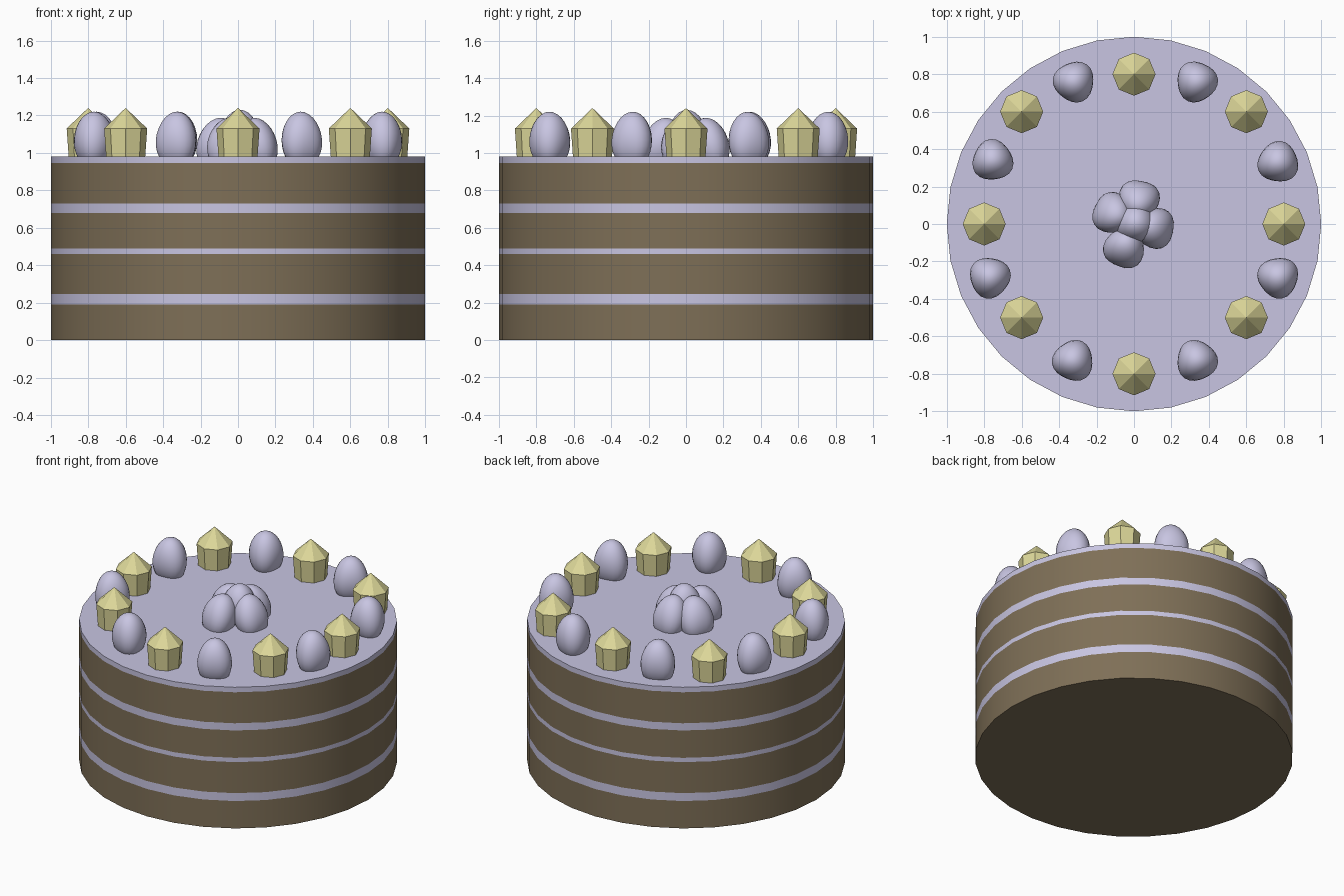
import bpy, bmesh
from math import sin, cos, pi, atan2, radians
from mathutils import Matrix, Vector

if "Cube" in bpy.data.objects:
    bpy.data.objects.remove(bpy.data.objects["Cube"])

TOP = 0.98


def material(name, rgb):
    m = bpy.data.materials.new(name)
    m.diffuse_color = (*rgb, 1)
    m.use_nodes = True
    m.node_tree.nodes["Principled BSDF"].inputs["Base Color"].default_value = m.diffuse_color
    return m


SPONGE = material("sponge", (0.21, 0.16, 0.095))
CREAM = material("cream", (0.58, 0.56, 0.76))
YELLOW = material("yellow_candy", (0.72, 0.68, 0.32))


def finish(bm, name, mat, smooth=True):
    bmesh.ops.recalc_face_normals(bm, faces=bm.faces)
    me = bpy.data.meshes.new(name)
    bm.to_mesh(me)
    bm.free()
    me.materials.append(mat)
    ob = bpy.data.objects.new(name, me)
    bpy.context.collection.objects.link(ob)
    if smooth:
        bpy.ops.object.select_all(action='DESELECT')
        ob.select_set(True)
        bpy.context.view_layer.objects.active = ob
        bpy.ops.object.shade_smooth_by_angle(angle=radians(40))
    return ob


def lathe(name, profile, sides, mat, cap_bottom=False, cap_top=False, smooth=True):
    """Stack rings of (radius, z); radius 0 gives a point."""
    bm = bmesh.new()
    rings = []
    for r, z in profile:
        n = sides if r > 0 else 1
        rings.append([bm.verts.new((r * cos(2 * pi * i / sides), r * sin(2 * pi * i / sides), z))
                      for i in range(n)])
    for a, b in zip(rings, rings[1:]):
        for i in range(sides):
            j = (i + 1) % sides
            if len(b) == 1:
                bm.faces.new((a[i], a[j], b[0]))
            else:
                bm.faces.new((a[i], a[j], b[j], b[i]))
    if cap_bottom:
        bm.faces.new(rings[0][::-1])
    if cap_top:
        bm.faces.new(rings[-1])
    # open bands: make sure the walls face outwards
    ob = finish(bm, name, mat, smooth)
    return ob


# Cake body: alternating sponge and cream bands, capped only at the outside
levels = [0, 0.19, 0.245, 0.46, 0.49, 0.68, 0.73, 0.945, TOP]
for i, (z0, z1) in enumerate(zip(levels, levels[1:])):
    kind, mat = (("sponge_layer", SPONGE), ("cream_layer", CREAM))[i % 2]
    lathe(f"{kind}_{i // 2 + 1}", [(1, z0), (1, z1)], 32, mat,
          cap_bottom=i == 0, cap_top=i == len(levels) - 2)

# Yellow faceted candies with pointed tops
for i, (x, y) in enumerate([(0, 0.8), (0.6, 0.6), (0.8, 0), (0.6, -0.5),
                            (0, -0.8), (-0.6, -0.5), (-0.8, 0), (-0.6, 0.6)]):
    ob = lathe(f"yellow_candy_{i + 1}", [(0.103, TOP - 0.02), (0.115, 1.13), (0, 1.24)],
               8, YELLOW, cap_bottom=True, smooth=False)
    ob.location = (x, y, 0)


def dollop(name, x, y, z=1.07, height=0.15, tilt=0.0):
    """Egg-shaped cream blob with a soft three-cornered section, one corner facing inward."""
    bm = bmesh.new()
    bmesh.ops.create_uvsphere(bm, u_segments=24, v_segments=14, radius=1)
    for v in bm.verts:
        a = atan2(v.co.y, v.co.x)
        lobe = 1 + (0.06 - 0.05 * v.co.z) * cos(3 * a)
        r = 0.108 * lobe * (1 - 0.06 * v.co.z)
        v.co = Vector((v.co.x * r, v.co.y * r, v.co.z * height))
    inward = atan2(-y, -x)
    m = (Matrix.Translation((x, y, z)) @ Matrix.Rotation(inward, 4, 'Z')
         @ Matrix.Rotation(tilt, 4, 'Y'))
    bmesh.ops.transform(bm, matrix=m, verts=bm.verts)
    # trim the part buried in the cake
    bmesh.ops.bisect_plane(bm, geom=bm.verts[:] + bm.edges[:] + bm.faces[:],
                           plane_co=(0, 0, TOP - 0.01), plane_no=(0, 0, -1), clear_outer=True)
    bmesh.ops.holes_fill(bm, edges=[e for e in bm.edges if e.is_boundary])
    finish(bm, name, CREAM)


# Cream dollops between the candies
for i, (x, y) in enumerate([(0.335, 0.76), (0.77, 0.33), (0.77, -0.285), (0.335, -0.73),
                            (-0.325, -0.73), (-0.77, -0.285), (-0.755, 0.34), (-0.32, 0.76)]):
    dollop(f"cream_dollop_{i + 1}", x, y)

# Cream cluster in the middle: four leaning dollops around a central one
for i, (x, y) in enumerate([(0.025, 0.125), (-0.11, 0.055), (0.105, -0.02), (-0.05, -0.125)]):
    dollop(f"centre_dollop_{i + 1}", x, y, 1.045, 0.145, radians(15))
dollop("centre_dollop_top", 0.01, 0.005, 1.08, 0.15)
